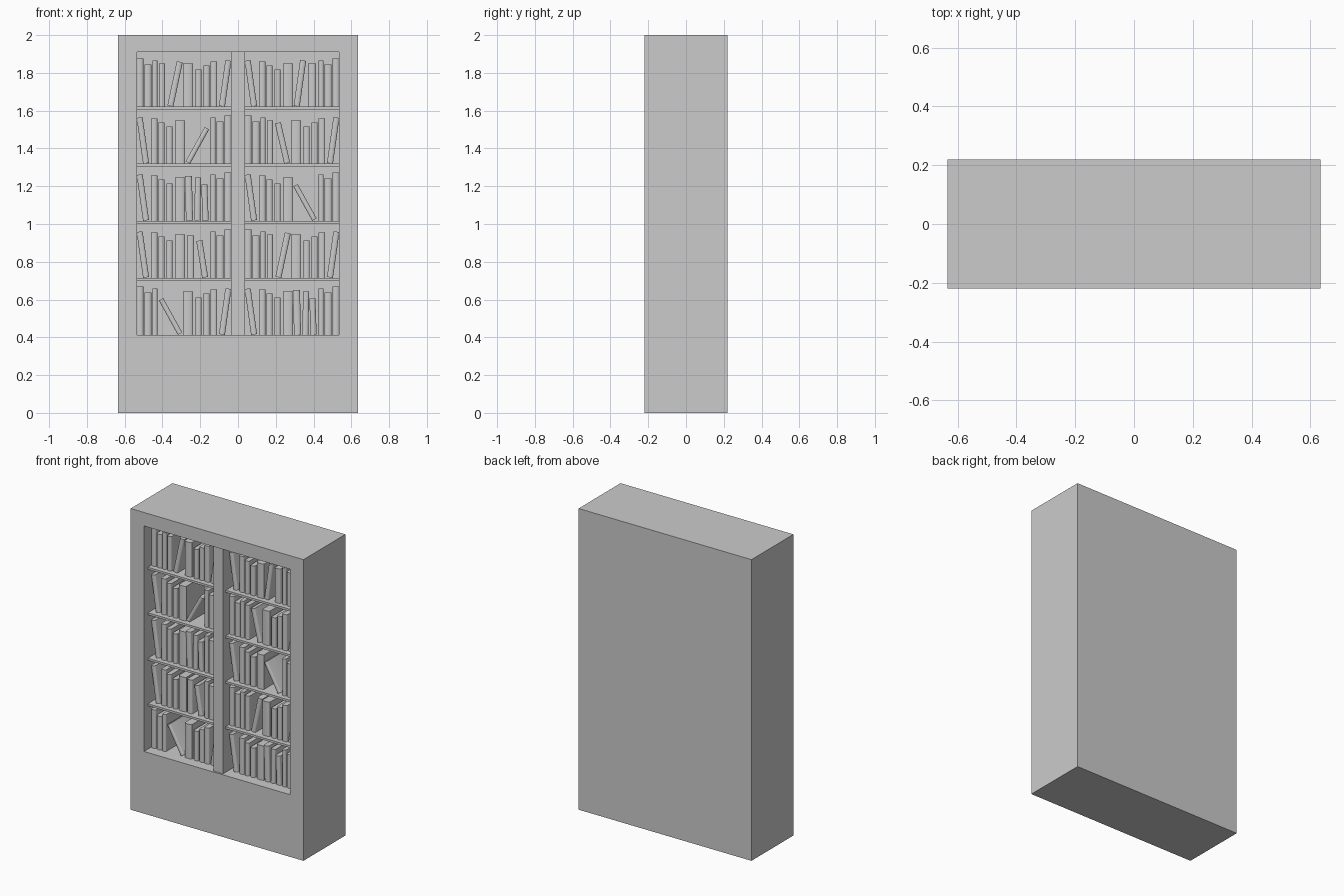
import bpy
import bmesh
from math import radians, sin, cos, pi
from mathutils import Matrix, Vector

if "Cube" in bpy.data.objects:
    bpy.data.objects.remove(bpy.data.objects["Cube"], do_unlink=True)

# Overall sizes
WIDTH, DEPTH, HEIGHT = 1.27, 0.44, 2.0
FRONT = -DEPTH / 2
OPEN_X, OPEN_LOW, OPEN_HIGH = 0.536, 0.413, 1.91
DIVIDER_X = 0.036
BACK = 0.1
SHELF_STEP, SHELF_THICK = 0.302, 0.014
BOOK_FRONT, BOOK_DEPTH = FRONT + 0.07, 0.2
UNIT = (OPEN_X - DIVIDER_X) / 94      # books are measured in 94ths of a bay

grey = bpy.data.materials.new("plain grey")
grey.use_nodes = True
grey.diffuse_color = (0.6, 0.6, 0.6, 1)
grey.node_tree.nodes["Principled BSDF"].inputs["Base Color"].default_value = (0.6, 0.6, 0.6, 1)


def finish(bm, name):
    bmesh.ops.recalc_face_normals(bm, faces=bm.faces)
    mesh = bpy.data.meshes.new(name)
    bm.to_mesh(mesh)
    bm.free()
    mesh.materials.append(grey)
    obj = bpy.data.objects.new(name, mesh)
    bpy.context.scene.collection.objects.link(obj)
    return obj


def add_box(bm, low, high):
    low, high = Vector(low), Vector(high)
    place = Matrix.Translation((low + high) / 2) @ Matrix.Diagonal((*(high - low), 1))
    return bmesh.ops.create_cube(bm, size=1, matrix=place)


# Case: one block whose front face is inset and pushed in
bm = bmesh.new()
add_box(bm, (-WIDTH / 2, FRONT, 0), (WIDTH / 2, -FRONT, HEIGHT))
bm.normal_update()
face = min(bm.faces, key=lambda f: f.calc_center_median().y)
bmesh.ops.inset_region(bm, faces=[face], thickness=0.05)
for v in face.verts:
    v.co.x = OPEN_X if v.co.x > 0 else -OPEN_X
    v.co.z = OPEN_HIGH if v.co.z > HEIGHT / 2 else OPEN_LOW
inner = bmesh.ops.extrude_face_region(bm, geom=[face])["geom"]
for v in inner:
    if isinstance(v, bmesh.types.BMVert):
        v.co.y = BACK
if face.is_valid:
    bmesh.ops.delete(bm, geom=[face], context="FACES_ONLY")
finish(bm, "case")

# Upright between the two bays
bm = bmesh.new()
add_box(bm, (-DIVIDER_X, FRONT + 0.012, OPEN_LOW), (DIVIDER_X, BACK, OPEN_HIGH))
finish(bm, "divider")

# Shelves
for side, start in (("right", -OPEN_X), ("left", DIVIDER_X)):
    bm = bmesh.new()
    for level in range(1, 5):
        top = OPEN_LOW + level * SHELF_STEP
        add_box(bm, (start, FRONT + 0.04, top - SHELF_THICK),
                (start + OPEN_X - DIVIDER_X, BACK, top))
    finish(bm, side + "_shelves")


def add_book(bm, thick, length, lean):
    """Book with a rounded spine, leaning right by the given degrees."""
    r = thick / 2
    bulge = min(r, 0.008)
    outline = [(r, BOOK_FRONT + BOOK_DEPTH), (-r, BOOK_FRONT + BOOK_DEPTH)]
    for i in range(7):
        a = pi * i / 6
        outline.append((-r * cos(a), BOOK_FRONT + bulge * (1 - sin(a))))
    base = bm.faces.new([bm.verts.new((x, y, 0)) for x, y in outline])
    verts = list(base.verts)
    geom = bmesh.ops.extrude_face_region(bm, geom=[base], use_keep_orig=True)["geom"]
    top = [g for g in geom if isinstance(g, bmesh.types.BMVert)]
    bmesh.ops.translate(bm, verts=top, vec=(0, 0, length))
    verts += top
    bmesh.ops.rotate(bm, verts=verts, matrix=Matrix.Rotation(radians(lean), 3, "Y"))
    return verts


# Books shared by every row: (left edge, thickness, length, lean)
ENDS = [(0, 6.5, 48, 0), (7.5, 7, 42, 0), (15.5, 5, 46, 0), (46, 10, 43, 0),
        (58.5, 6, 37, 0), (66.5, 6, 41, 0), (73.5, 6.5, 45, 0), (81.8, 6, 46, 8)]
# Middle groups that vary from row to row
UPRIGHT = (22, 6, 43, 0)
FALLEN = [(22, 5, 39, -29)]
FALLEN_OUT = [(22.5, 5, 39, 29)]
LEAN_IN = [UPRIGHT, (30.5, 6, 45, 12)]
LEAN_OUT = [UPRIGHT, (30, 6, 41, -13)]
LEAN_NEAR = [(23, 8, 43, 0), (33, 6, 46, -8)]
LEAN_FAR = [(23, 6, 37, 9), (37, 7, 42, 0)]
PACKED = [(22.5, 6, 36, 2), (30, 6, 43, -1), (38, 7, 44.5, 1.5)]

# Rows from top to bottom: middle group and whether the row is mirrored
BAYS = {
    "right": (-OPEN_X, [(LEAN_IN, False), (FALLEN, True), (PACKED, True),
                        (LEAN_FAR, True), (FALLEN, False)]),
    "left": (DIVIDER_X, [(LEAN_NEAR, True), (LEAN_OUT, False), (FALLEN_OUT, True),
                         (LEAN_IN, False), (PACKED, True)]),
}
for side, (start, rows) in BAYS.items():
    for row, (middle, mirrored) in enumerate(rows):
        bm = bmesh.new()
        floor = OPEN_LOW + (len(rows) - 1 - row) * SHELF_STEP
        for left, thick, length, lean in ENDS + middle:
            verts = add_book(bm, thick * UNIT, length * UNIT, lean)
            shift = Vector((left * UNIT - min(v.co.x for v in verts), 0,
                            floor - min(v.co.z for v in verts)))
            bmesh.ops.translate(bm, verts=verts, vec=shift)
        for v in bm.verts:
            v.co.x = start + (94 * UNIT - v.co.x if mirrored else v.co.x)
        books = finish(bm, f"{side}_books_row_{row + 1}")
        bpy.ops.object.select_all(action="DESELECT")
        books.select_set(True)
        bpy.context.view_layer.objects.active = books
        bpy.ops.object.shade_smooth_by_angle(angle=radians(40))
